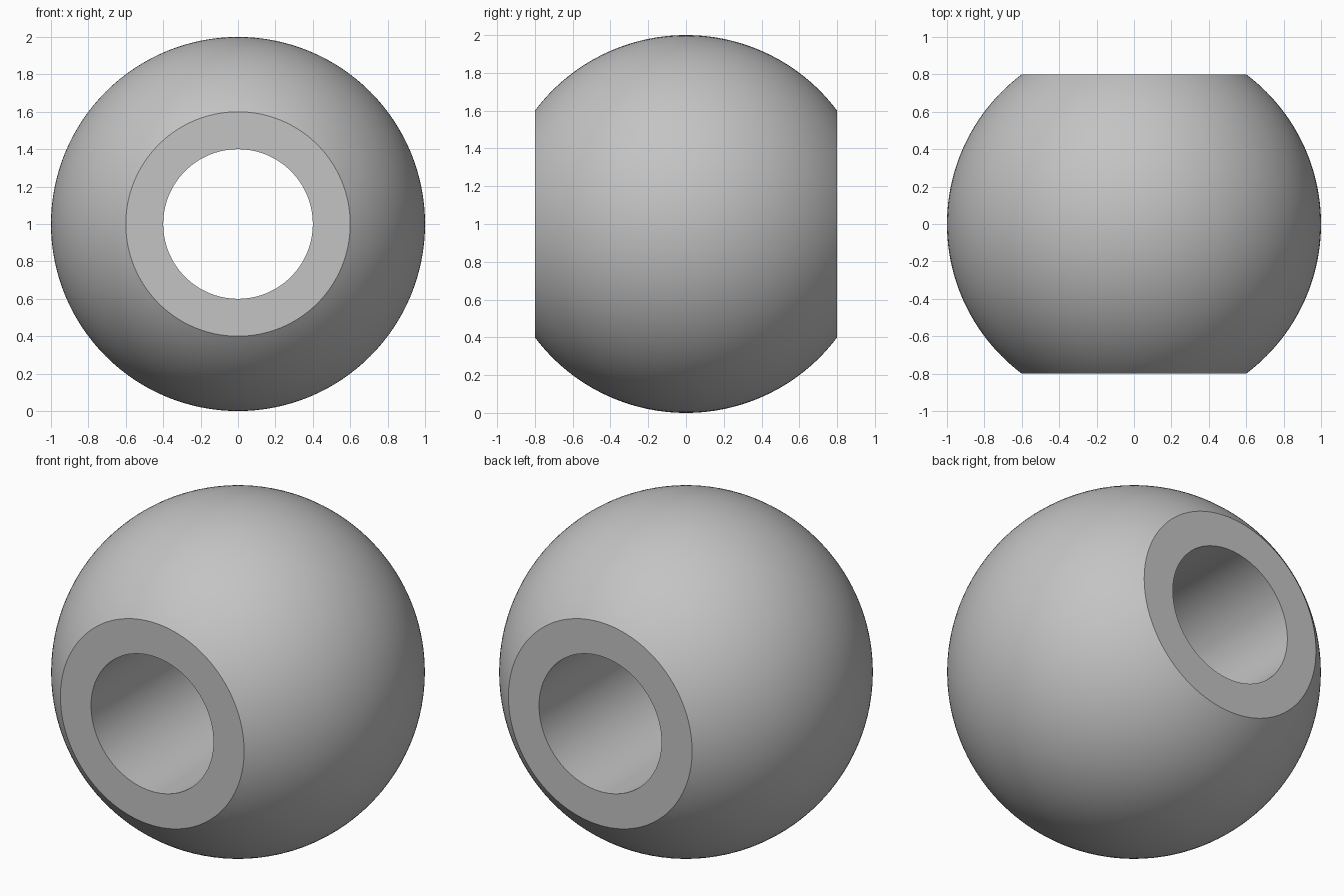
import bpy, bmesh, math
from mathutils import Vector

cube = bpy.data.objects.get("Cube")
if cube:
    bpy.data.objects.remove(cube, do_unlink=True)

RADIUS, HALF_WIDTH, BORE = 1.0, 0.8, 0.4
ARC_STEPS, SEGMENTS = 64, 128

# Plain grey
grey = bpy.data.materials.new("plain_grey")
grey.use_nodes = True
colour = (0.55, 0.55, 0.55, 1)
grey.diffuse_color = colour
grey.node_tree.nodes["Principled BSDF"].inputs["Base Color"].default_value = colour

# Closed cross-section: spherical outside arc, flat ends, straight bore
limit = math.asin(HALF_WIDTH / RADIUS)
angles = [limit * (2 * i / ARC_STEPS - 1) for i in range(ARC_STEPS + 1)]
profile = [Vector((RADIUS * math.cos(a), RADIUS * math.sin(a), 0)) for a in angles]
profile += [Vector((BORE, HALF_WIDTH, 0)), Vector((BORE, -HALF_WIDTH, 0))]

# Spin the cross-section around the y axis
bm = bmesh.new()
verts = [bm.verts.new(p) for p in profile]
edges = [bm.edges.new((v, verts[i - 1])) for i, v in enumerate(verts)]
bmesh.ops.spin(bm, geom=verts + edges, cent=(0, 0, 0), axis=(0, 1, 0),
               angle=math.tau, steps=SEGMENTS, use_merge=True)
bmesh.ops.remove_doubles(bm, verts=bm.verts, dist=0.0001)
bmesh.ops.recalc_face_normals(bm, faces=bm.faces)
bmesh.ops.translate(bm, verts=bm.verts, vec=(0, 0, RADIUS))

mesh = bpy.data.meshes.new("bored_ball")
bm.to_mesh(mesh)
bm.free()
mesh.materials.append(grey)
ball = bpy.data.objects.new("bored_ball", mesh)
bpy.context.collection.objects.link(ball)

# Smooth curved faces with crisp rims
bpy.ops.object.select_all(action='DESELECT')
ball.select_set(True)
bpy.context.view_layer.objects.active = ball
bpy.ops.object.shade_smooth_by_angle(angle=math.radians(30))
